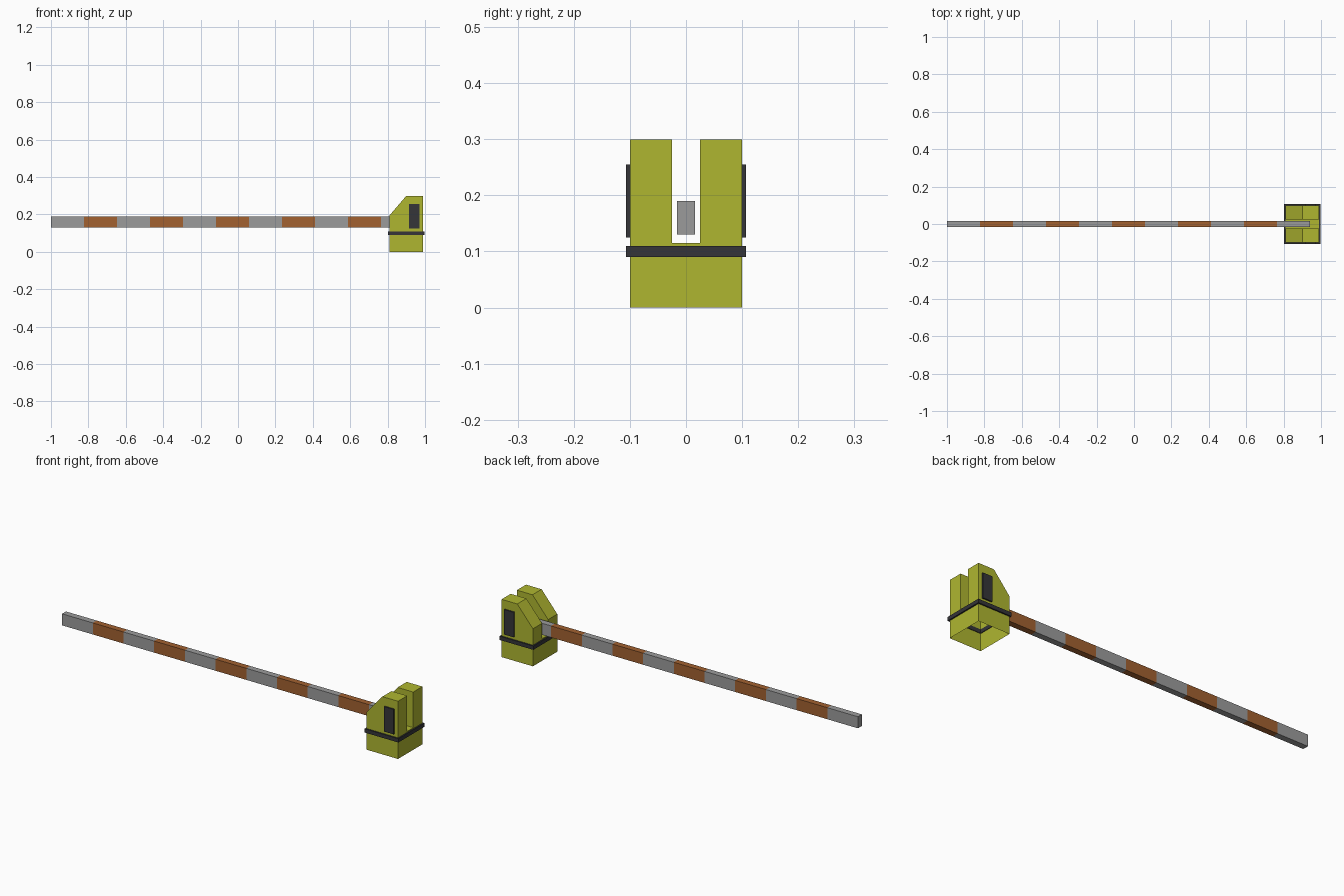
import bpy, bmesh

if "Cube" in bpy.data.objects:
    bpy.data.objects.remove(bpy.data.objects["Cube"])


def material(name, rgb):
    m = bpy.data.materials.new(name)
    m.diffuse_color = (*rgb, 1)
    m.use_nodes = True
    m.node_tree.nodes["Principled BSDF"].inputs["Base Color"].default_value = m.diffuse_color
    return m


YELLOW = material("yellow_paint", (0.43, 0.47, 0.03))
DARK = material("dark_trim", (0.035, 0.035, 0.04))
ORANGE = material("orange_stripe", (0.36, 0.12, 0.03))
GREY = material("grey_stripe", (0.33, 0.33, 0.33))


def finish(name, bm, mats):
    bmesh.ops.remove_doubles(bm, verts=bm.verts, dist=1e-5)
    bmesh.ops.recalc_face_normals(bm, faces=bm.faces)
    me = bpy.data.meshes.new(name)
    bm.to_mesh(me)
    bm.free()
    for m in mats:
        me.materials.append(m)
    ob = bpy.data.objects.new(name, me)
    bpy.context.collection.objects.link(ob)
    return ob


def face(bm, pts):
    return bm.faces.new([bm.verts.new(p) for p in pts])


def strip(bm, profile, y0, y1):
    for (xa, za), (xb, zb) in zip(profile, profile[1:]):
        face(bm, [(xa, y0, za), (xb, y0, zb), (xb, y1, zb), (xa, y1, za)])


def box(name, lo, hi, mat):
    bm = bmesh.new()
    bmesh.ops.create_cube(bm, size=1)
    for v in bm.verts:
        v.co = [(a + b) / 2 + c * (b - a) for a, b, c in zip(lo, hi, v.co)]
    return finish(name, bm, [mat])


# Hollow housing, open underneath, with a slot between two sloped towers
FLOOR, SLOT, W = 0.115, 0.025, 0.1
full = [(0.81, 0), (0.81, FLOOR), (0.81, 0.195), (0.9, 0.3),
        (0.99, 0.3), (0.99, FLOOR), (0.99, 0)]
low = [full[0], full[1], full[5], full[6]]
bm = bmesh.new()
strip(bm, low, -SLOT, SLOT)
for s in (-1, 1):
    strip(bm, full, s * SLOT, s * W)
    face(bm, [(x, s * W, z) for x, z in full])
    face(bm, [(x, s * SLOT, z) for x, z in full[1:6]])
finish("housing", bm, [YELLOW])

# Rubber band around the housing
bm = bmesh.new()
section = [(0.097, 0.107, 0.09), (0.097, 0.107, 0.11),
           (0.087, 0.097, 0.11), (0.087, 0.097, 0.09)]
loops = [[bm.verts.new((0.9 + sx * hx, sy * hy, z))
          for sx, sy in ((-1, -1), (1, -1), (1, 1), (-1, 1))]
         for hx, hy, z in section]
for i in range(4):
    a, b = loops[i], loops[(i + 1) % 4]
    for j in range(4):
        k = (j + 1) % 4
        bm.faces.new([a[j], a[k], b[k], b[j]])
finish("band", bm, [DARK])

# Side panels
for side, s in (("front", -1), ("back", 1)):
    ys = sorted((s * 0.098, s * 0.107))
    box(f"{side}_panel", (0.915, ys[0], 0.125), (0.97, ys[1], 0.255), DARK)

# Striped barrier arm: one beam with alternating segments
N, X0, X1 = 11, -1.0, 0.941
ring = [(-0.016, 0.13), (0.016, 0.13), (0.016, 0.19), (-0.016, 0.19)]
bm = bmesh.new()
xs = [X0 + (X1 - X0) * i / N for i in range(N + 1)]
for i in range(N):
    for (ya, za), (yb, zb) in zip(ring, ring[1:] + ring[:1]):
        f = face(bm, [(xs[i], ya, za), (xs[i + 1], ya, za),
                      (xs[i + 1], yb, zb), (xs[i], yb, zb)])
        f.material_index = i % 2
for x in (X0, X1):
    face(bm, [(x, y, z) for y, z in ring])
finish("barrier_arm", bm, [GREY, ORANGE])
